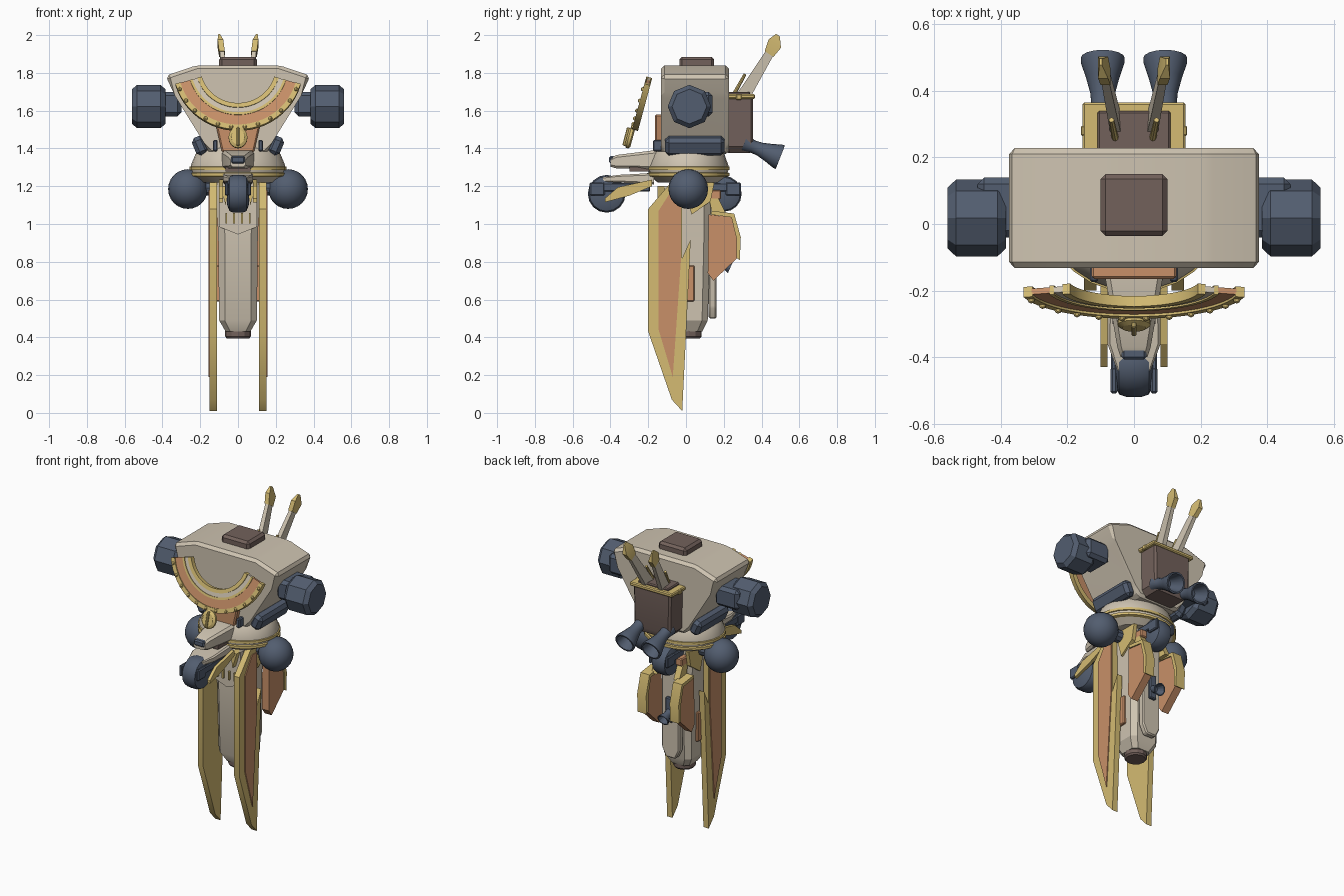
import bpy, bmesh, math
from mathutils import Vector, Matrix, Euler

if "Cube" in bpy.data.objects:
    bpy.data.objects.remove(bpy.data.objects["Cube"])

def material(name, col):
    m = bpy.data.materials.new(name)
    m.diffuse_color = (*col, 1)
    m.use_nodes = True
    m.node_tree.nodes["Principled BSDF"].inputs["Base Color"].default_value = m.diffuse_color
    return m

BEIGE = material("beige", (.62, .55, .44))
SLATE = material("slate", (.085, .11, .16))
GOLD = material("gold", (.66, .50, .17))
ORANGE = material("orange", (.58, .28, .14))
BROWN = material("brown", (.17, .12, .105))

def finish(name, bm, mat, bevel=0):
    if bevel:
        bmesh.ops.bevel(bm, geom=bm.edges[:], offset=bevel, segments=1, affect='EDGES', profile=.5)
    bmesh.ops.recalc_face_normals(bm, faces=bm.faces[:])
    me = bpy.data.meshes.new(name)
    bm.to_mesh(me)
    bm.free()
    me.materials.append(mat)
    ob = bpy.data.objects.new(name, me)
    bpy.context.collection.objects.link(ob)
    return ob

def skin(name, rings, mat, bevel=0, closed=False):
    """Bridge equal-length loops of points; cap the ends."""
    bm = bmesh.new()
    vs = [[bm.verts.new(p) for p in r] for r in rings]
    n = len(vs[0])
    for a, b in zip(vs, vs[1:] + (vs[:1] if closed else [])):
        for i in range(n):
            bm.faces.new((a[i], a[(i+1) % n], b[(i+1) % n], b[i]))
    if not closed:
        bm.faces.new(vs[0])
        bm.faces.new(vs[-1])
    return finish(name, bm, mat, bevel)

def box(name, c, size, mat, rot=(0, 0, 0), bevel=0):
    bm = bmesh.new()
    M = Matrix.Translation(c) @ Euler(rot).to_matrix().to_4x4() @ Matrix.Diagonal((*size, 1))
    bmesh.ops.create_cube(bm, size=1, matrix=M)
    return finish(name, bm, mat, bevel)

def prism(name, pts, axis, a, b, mat, bevel=0):
    """Extrude (y,z) points along X or (x,z) points along Y."""
    f = (lambda p, d: (d, *p)) if axis == 'X' else (lambda p, d: (p[0], d, p[1]))
    return skin(name, [[f(p, a) for p in pts], [f(p, b) for p in pts]], mat, bevel)

def loft(name, secs, axis, mat):
    """Chamfered rectangles (pos, centre, half width x, half depth, chamfer) along Z or Y."""
    rings = []
    for t, c, hx, h, k in secs:
        q = [(hx-k, h), (hx, h-k), (hx, k-h), (hx-k, -h), (k-hx, -h), (-hx, k-h), (-hx, h-k), (k-hx, h)]
        rings.append([(x, c+y, t) if axis == 'Z' else (x, t, c+y) for x, y in q])
    return skin(name, rings, mat)

def lathe(name, prof, p, d, n, mat, sy=1):
    """Turn (radius, height) points around direction d from point p."""
    R = Vector(d).to_track_quat('Z', 'Y').to_matrix()
    rings = [[Vector(p) + R @ Vector((r*math.cos(2*math.pi*i/n), sy*r*math.sin(2*math.pi*i/n), h))
              for i in range(n)] for r, h in prof]
    return skin(name, rings, mat)

def ball(name, c, r, mat, u=20, v=12):
    bm = bmesh.new()
    bmesh.ops.create_uvsphere(bm, u_segments=u, v_segments=v, radius=r, matrix=Matrix.Translation(c))
    return finish(name, bm, mat)

# torso and hatch
half = [(.22, 1.84), (.383, 1.785), (.335, 1.68), (.18, 1.43), (.15, 1.37)]
prism("torso", half + [(-x, z) for x, z in reversed(half)], 'Y', -.132, .228, BEIGE, .018)
box("top_hatch", (0, .057, 1.85), (.2, .185, .07), BROWN, bevel=.015)
prism("belly_panel", [(-.13, 1.58), (.13, 1.58), (.085, 1.38), (-.085, 1.38)], 'Y', -.165, -.12, ORANGE, .008)

# tilted collar made of arc bands
O, V, N = Vector((0, -.18, 1.83)), Vector((0, .26, .966)), Vector((0, -.966, .26))
def on_collar(r, a, h):
    return O + Vector((r*math.cos(a), 0, 0)) + V*r*math.sin(a) + N*h
angles = [math.radians(196 + 148*i/24) for i in range(25)]
for name, r0, r1, t, mat in [("outer_rim", .318, .345, .016, GOLD), ("orange_band", .262, .32, .009, ORANGE),
                             ("middle_rim", .25, .264, .014, GOLD), ("pale_band", .222, .252, .009, BEIGE),
                             ("inner_rim", .2, .224, .016, GOLD)]:
    skin("collar_" + name, [[on_collar(r, a, h) for r, h in ((r0, -t), (r1, -t), (r1, t), (r0, t))]
                            for a in angles], mat)
for i in range(12):
    ball("collar_stud", on_collar(.333, math.radians(202 + 136*i/11), .016), .011, GOLD, 8, 6)
lathe("medallion", [(.04, -.014), (.05, -.006), (.05, .008), (.036, .018)], on_collar(0, 0, .015) - V*.39, N, 16, GOLD, 1.15)
box("medallion_ridge", on_collar(0, 0, .035) - V*.39, (.014, .02, .1), GOLD, (-.26, 0, 0), .004)

# waist
C = (0, .012, 0)
lathe("waist_skirt", [(.17, 1.42), (.2, 1.4), (.225, 1.37), (.25, 1.31), (.25, 1.285), (.235, 1.25), (.19, 1.22)],
      C, (0, 0, 1), 24, BEIGE, .85)
for z in (1.295, 1.262):
    lathe("waist_ring", [(.24, z-.012), (.257, z-.008), (.257, z+.008), (.24, z+.012)], C, (0, 0, 1), 24, GOLD, .85)

for s in (-1, 1):
    # arm stumps and hips
    box("shoulder_block", (s*.385, .05, 1.635), (.17, .18, .13), SLATE, bevel=.02)
    lathe("arm_socket", [(.092, .385), (.115, .41), (.115, .535), (.092, .56)], (0, .018, 1.622), (s, 0, 0), 8, SLATE)
    box("flank_block", (s*.2, .047, 1.415), (.07, .315, .1), SLATE, (0, s*.4, 0), .02)
    box("belly_clip", (s*.12, -.15, 1.415), (.025, .05, .06), SLATE, bevel=.006)
    ball("hip_ball", (s*.265, .012, 1.185), .105, SLATE)
    lathe("hip_axle", [(.04, .05), (.04, .2)], (0, .012, 1.19), (s, 0, 0), 10, SLATE)
    # side blades with inlays on both faces
    blade = [(-.2, .43), (-.2, 1.08), (-.08, 1.22), (-.02, 1.22), (-.02, .82), (.025, .92), (-.02, .01), (-.075, .07)]
    prism("side_blade", blade, 'X', s*.112, s*.15, GOLD)
    inlay = [(-.145, .44), (-.145, 1.07), (-.075, 1.18), (-.026, 1.18), (-.026, .82), (-.07, .19)]
    prism("blade_inlay", inlay, 'X', s*.145, s*.156, ORANGE)
    # core side panel, hip bracket
    box("core_side_panel", (s*.105, .02, .685), (.025, .05, .19), ORANGE, bevel=.005)
    prism("hip_bracket", [(-.02, 1.22), (.15, 1.22), (.13, 1.12), (.03, 1.05)], 'X', s*.1, s*.125, GOLD)
    # rear skirt plates: orange slab, gold back edge, hanger
    plate = [(.12, 1.05), (.245, 1.035), (.272, .92), (.272, .82), (.145, .70), (.115, .74)]
    prism("rear_plate", plate, 'X', s*.092, s*.142, ORANGE)
    edge = [(.135, 1.07), (.255, 1.055), (.29, .93), (.285, .81), (.268, .82), (.268, .92), (.24, 1.035), (.13, 1.05)]
    prism("rear_plate_trim", edge, 'X', s*.085, s*.15, GOLD)
    box("rear_hanger", (s*.07, .15, 1.155), (.06, .07, .05), ORANGE, bevel=.006)
    prism("rear_hanger_strap", [(.12, 1.14), (.17, 1.14), (.215, 1.05), (.14, 1.05)], 'X', s*.06, s*.1, GOLD)
    # front gold arms and chest tabs
    prism("front_arm", [(-.43, 1.115), (-.43, 1.135), (-.36, 1.195), (-.18, 1.235), (-.18, 1.2), (-.3, 1.15)],
          'X', s*.08, s*.1, GOLD)
    prism("front_tab", [(s*.05, 1.2), (s*.095, 1.2), (s*.065, 1.1)], 'Y', -.15, -.09, GOLD)
    for x in (.022, .062):
        box("front_tooth", (s*x, -.115, 1.03), (.01, .03, .055), GOLD)
    # backpack nozzles, flared and hollow
    d = Vector((0, .93, -.365))
    lathe("main_nozzle", [(.045, -.05), (.034, 0), (.037, .04), (.05, .09), (.066, .14), (.066, .155),
                          (.056, .155), (.03, .06)], (s*.094, .355, 1.41), d, 16, SLATE)
    # antennas: beige shaft, gold tip, small rod
    pts = [Vector(p) for p in ((s*.055, .3, 1.67), (s*.085, .44, 1.9), (s*.093, .47, 1.955), (s*.1, .487, 2.0))]
    W = Vector((0, .82, -.55))
    def ring(p, w, t):
        X = Vector((t, 0, 0))
        return [p + W*w - X, p + W*w + X, p - W*w + X, p - W*w - X]
    skin("antenna_shaft", [ring(pts[0], .036, .016), ring(pts[1], .024, .012)], BEIGE)
    skin("antenna_tip", [ring(pts[1], .028, .015), ring(pts[2], .04, .015), ring(pts[3], .012, .004)], GOLD)
    lathe("antenna_rod", [(.011, 0), (.008, .13)], (s*.055, .25, 1.68), (s*.1, .5, .9), 8, GOLD)
    box("backpack_bolt", (s*.15, .28, 1.672), (.02, .03, .03), GOLD, bevel=.004)

# backpack
loft("backpack", [(1.375, .28, .1, .06, .01), (1.41, .285, .13, .07, .012), (1.665, .285, .135, .07, .012)], 'Z', BROWN)
box("backpack_rim", (0, .29, 1.675), (.31, .15, .025), GOLD, bevel=.006)
box("backpack_cap", (0, .275, 1.69), (.22, .13, .02), BROWN, bevel=.006)

# central core hanging below the waist
loft("core", [(.43, .015, .065, .07, .025), (.49, .015, .1, .1, .03), (.95, .015, .105, .115, .035),
              (1.12, .015, .115, .115, .035), (1.25, .015, .11, .1, .03)], 'Z', BEIGE)
lathe("core_plug", [(.06, .395), (.068, .405), (.068, .45)], (0, .015, 0), (0, 0, 1), 12, BROWN)
prism("core_front_plate", [(-.1, 1.2), (.1, 1.2), (.1, .985), (0, .945), (-.1, .985)], 'Y', -.115, -.085, BEIGE)
prism("core_back_plate", [(-.065, 1.1), (.065, 1.1), (.065, .56), (.035, .5), (-.035, .5), (-.065, .56)],
      'Y', .12, .162, BEIGE, .008)
box("tail_mount", (0, .165, .82), (.05, .03, .16), SLATE, bevel=.006)
lathe("tail_nozzle", [(.024, 0), (.022, .04), (.04, .085), (.033, .085), (.016, .04)],
      (0, .16, .81), (0, .9, -.4), 12, SLATE)

# front snout and lower jaw
loft("snout", [(-.4, 1.325, .04, .022, .01), (-.37, 1.33, .05, .035, .012), (-.17, 1.34, .085, .05, .015),
               (-.1, 1.34, .085, .05, .015)], 'Y', BEIGE)
box("snout_lens", (0, -.385, 1.34), (.075, .045, .038), SLATE, bevel=.008)
box("snout_throat", (0, -.2, 1.29), (.13, .2, .025), BROWN)
loft("lower_jaw", [(-.44, 1.235, .05, .012, .004), (-.36, 1.24, .08, .02, .008), (-.17, 1.24, .08, .03, .01)], 'Y', BEIGE)

# front and rear wheel pods with forks
for y, r, label in ((-.42, .1, "front"), (.2, .095, "rear")):
    lathe(label + "_pod", [(r*.6, -.057), (r*.92, -.045), (r, -.022), (r, .022), (r*.92, .045), (r*.6, .057)],
          (0, y, 1.16), (1, 0, 0), 16, SLATE)
    k = -1 if y < 0 else 1
    for s in (-1, 1):
        box(label + "_fork", (s*.06, y - k*.08, 1.195), (.018, .3, .045), SLATE, bevel=.005)
        box(label + "_hub", (s*.06, y + k*.05, 1.185), (.02, .08, .07), SLATE, bevel=.006)

# soft shading with sharp edges kept
for ob in bpy.data.objects:
    ob.select_set(True)
bpy.context.view_layer.objects.active = bpy.data.objects["torso"]
bpy.ops.object.shade_smooth_by_angle(angle=math.radians(28))
